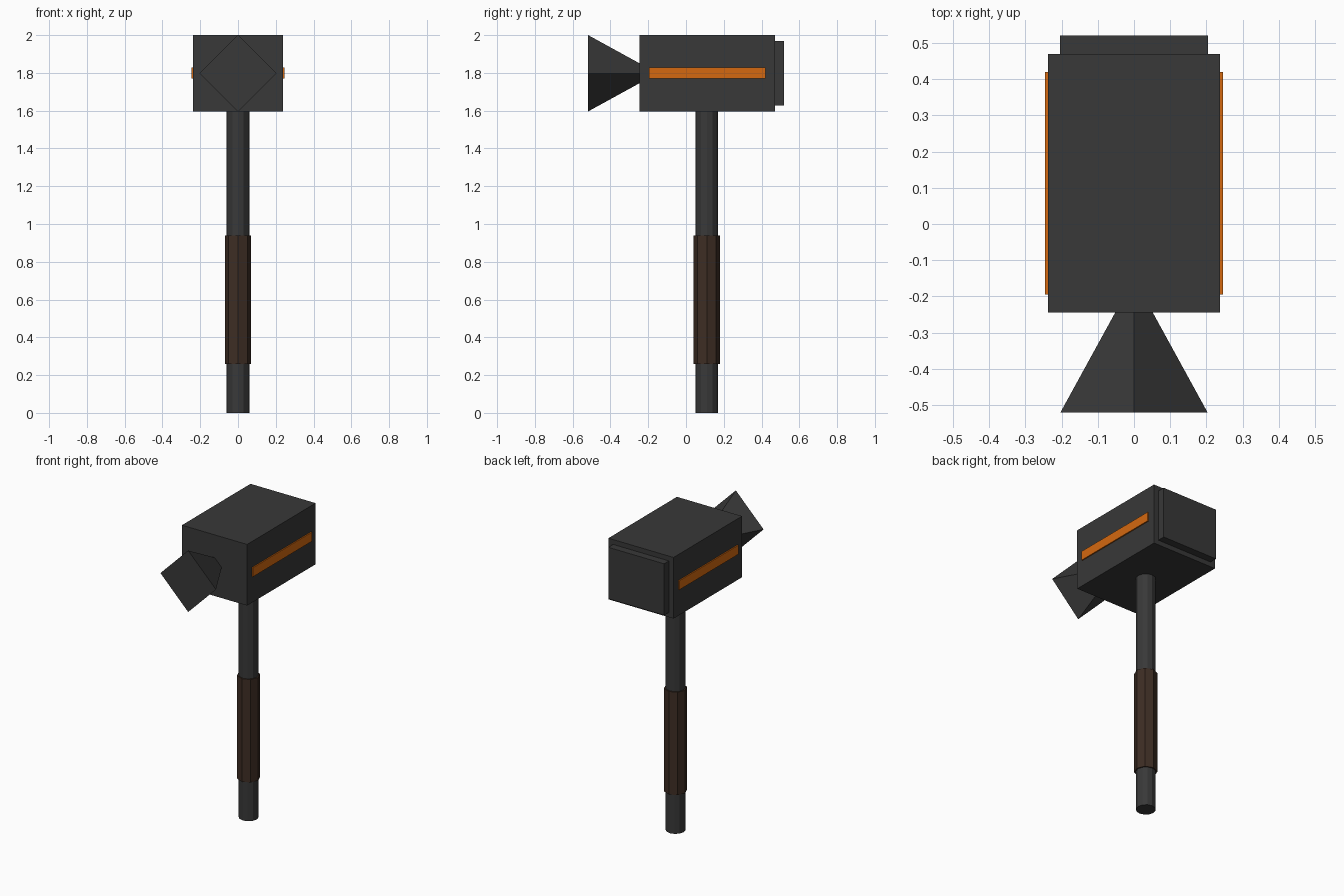
import bpy
import math

cube = bpy.data.objects.get("Cube")
if cube:
    bpy.data.objects.remove(cube, do_unlink=True)


def make_material(name, rgb):
    mat = bpy.data.materials.new(name)
    mat.use_nodes = True
    mat.diffuse_color = (*rgb, 1)
    mat.node_tree.nodes["Principled BSDF"].inputs["Base Color"].default_value = (*rgb, 1)
    return mat


dark_iron = make_material("dark iron", (0.04, 0.04, 0.04))
leather = make_material("brown leather", (0.047, 0.026, 0.017))
orange = make_material("glowing orange", (0.66, 0.14, 0.005))


def finish(name, mat):
    obj = bpy.context.object
    obj.name = name
    obj.data.name = name
    obj.data.materials.append(mat)
    return obj


def box(name, low, high, mat):
    center = [(a + b) / 2 for a, b in zip(low, high)]
    bpy.ops.mesh.primitive_cube_add(size=1, location=center)
    obj = finish(name, mat)
    obj.scale = [b - a for a, b in zip(low, high)]
    bpy.ops.object.transform_apply(location=False, rotation=False, scale=True)
    return obj


def post(name, radius, bottom, top, sides, mat):
    bpy.ops.mesh.primitive_cylinder_add(
        vertices=sides, radius=radius, depth=top - bottom,
        location=(0, HANDLE_Y, (bottom + top) / 2))
    return finish(name, mat)


HANDLE_Y = 0.11
HEAD_Z = 1.798

# Handle and wrapped grip
post("handle", 0.06, 0, 1.62, 12, dark_iron)
post("grip", 0.07, 0.26, 0.94, 8, leather)

# Head block and rear striking plate
box("head", (-0.238, -0.245, 1.596), (0.238, 0.47, 2.0), dark_iron)
box("striking_plate", (-0.204, 0.46, 1.628), (0.204, 0.52, 1.968), dark_iron)

# Four-sided flared spike, its wide end facing forward
bpy.ops.mesh.primitive_cone_add(
    vertices=4, radius1=0.203, radius2=0, depth=0.37,
    location=(0, -0.335, HEAD_Z), rotation=(-math.pi / 2, 0, 0))
finish("front_spike", dark_iron)

# Orange side strips
for side, name in ((1, "left_strip"), (-1, "right_strip")):
    xs = sorted((side * 0.237, side * 0.246))
    box(name, (xs[0], -0.195, 1.769), (xs[1], 0.42, 1.829), orange)
